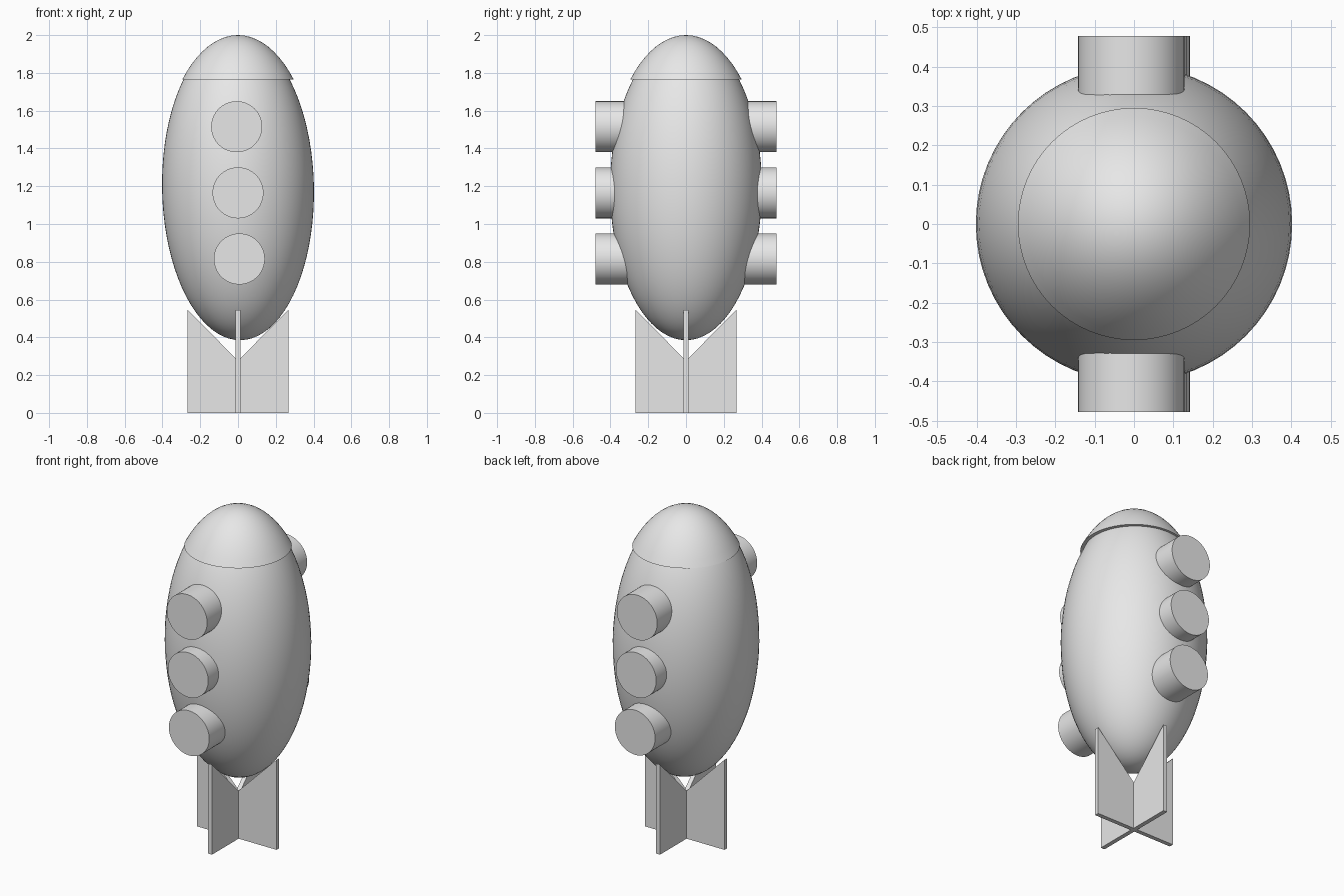
import bpy, bmesh, math
from mathutils import Matrix

cube = bpy.data.objects.get("Cube")
if cube:
    bpy.data.objects.remove(cube, do_unlink=True)

grey = bpy.data.materials.new("plain_grey")
grey.use_nodes = True
grey.diffuse_color = (0.8, 0.8, 0.8, 1)
grey.node_tree.nodes["Principled BSDF"].inputs["Base Color"].default_value = (0.8, 0.8, 0.8, 1)


def finish(name, bm, smooth=False):
    bmesh.ops.recalc_face_normals(bm, faces=bm.faces)
    mesh = bpy.data.meshes.new(name)
    bm.to_mesh(mesh)
    bm.free()
    mesh.materials.append(grey)
    obj = bpy.data.objects.new(name, mesh)
    bpy.context.collection.objects.link(obj)
    if smooth:
        bpy.ops.object.select_all(action='DESELECT')
        obj.select_set(True)
        bpy.context.view_layer.objects.active = obj
        bpy.ops.object.shade_smooth_by_angle(angle=math.radians(35))
    return obj


def ellipsoid(radius, height):
    bm = bmesh.new()
    bmesh.ops.create_uvsphere(bm, u_segments=64, v_segments=40, radius=1)
    bmesh.ops.scale(bm, vec=(radius, radius, height), verts=bm.verts)
    return bm


MIDDLE = 1.19
lean = Matrix.Rotation(math.radians(-1), 4, 'Y')

# Hull, leaning very slightly
bm = ellipsoid(0.402, 0.805)
bm.transform(Matrix.Translation((0, 0, MIDDLE)) @ lean)
finish("hull", bm, True)

# Nose cap: upper slice of a slightly wider ellipsoid, closed underneath
bm = ellipsoid(0.419, 0.81)
bm.transform(Matrix.Translation((0, 0, MIDDLE)))
cut = bmesh.ops.bisect_plane(bm, geom=bm.verts[:] + bm.edges[:] + bm.faces[:],
                             plane_co=(0, 0, 1.765), plane_no=(0, 0, 1), clear_inner=True)
rim = [e for e in cut["geom_cut"] if isinstance(e, bmesh.types.BMEdge)]
bmesh.ops.edgeloop_fill(bm, edges=rim)
finish("nose_cap", bm, True)

# Portholes: tubes running right through the hull
for name, x, z in (("upper", -0.007, 1.515), ("middle", 0, 1.165), ("lower", 0.007, 0.815)):
    bm = bmesh.new()
    bmesh.ops.create_cone(bm, cap_ends=True, segments=64, radius1=0.135, radius2=0.135, depth=0.956)
    bm.transform(Matrix.Translation((x, 0, z)) @ Matrix.Rotation(math.pi / 2, 4, 'X'))
    finish(name + "_porthole", bm, True)

# Tail fins: four thin plates with sloping top edges
outline = ((0, 0), (0.267, 0), (0.267, 0.545), (0, 0.277))
for i, name in enumerate(("left", "back", "right", "front")):
    bm = bmesh.new()
    face = bm.faces.new([bm.verts.new((x, -0.013, z)) for x, z in outline])
    out = bmesh.ops.extrude_face_region(bm, geom=[face])
    bmesh.ops.translate(bm, vec=(0, 0.026, 0),
                        verts=[v for v in out["geom"] if isinstance(v, bmesh.types.BMVert)])
    bm.transform(Matrix.Rotation(i * math.pi / 2, 4, 'Z'))
    finish(name + "_fin", bm)
